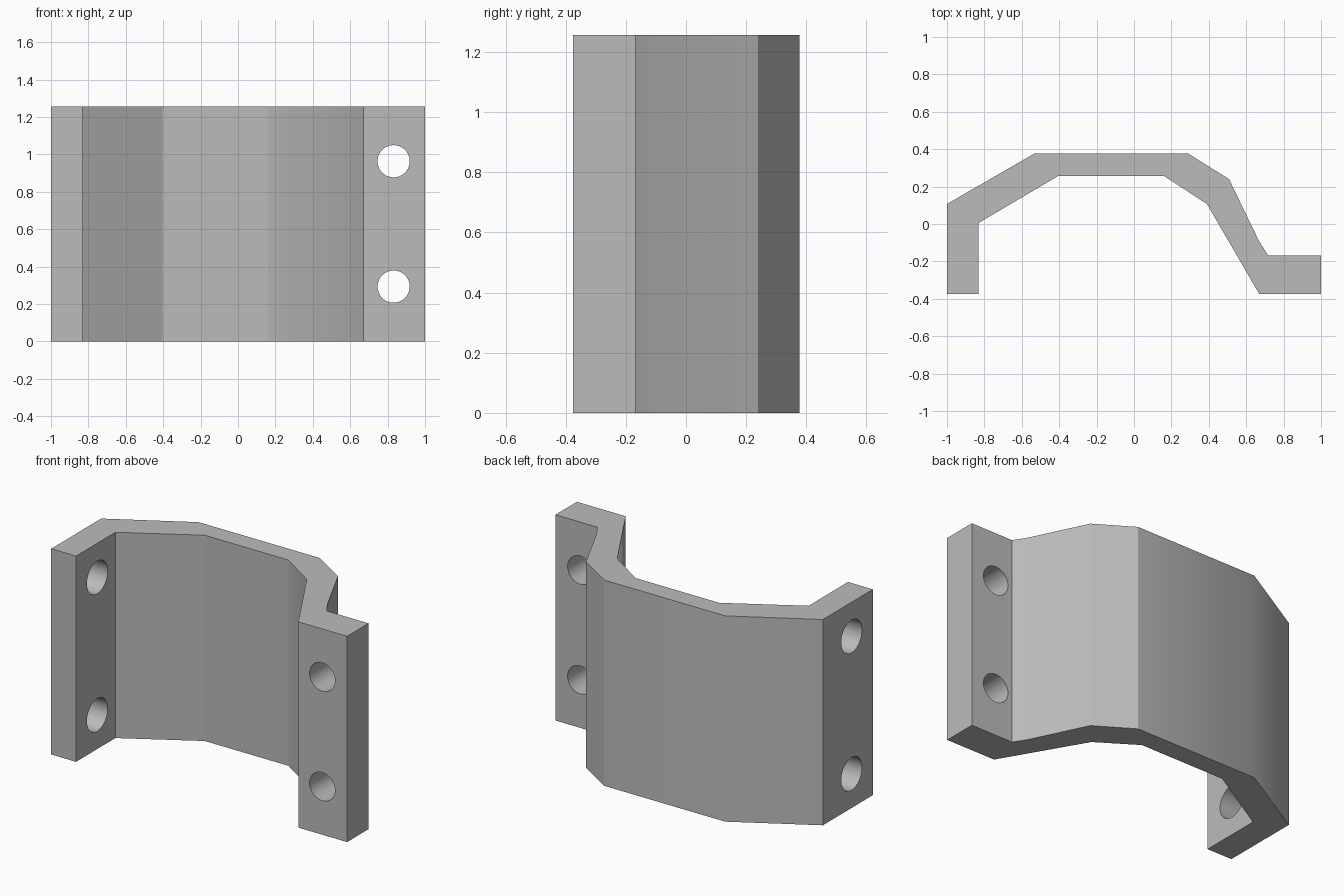
import bpy, bmesh, math
from mathutils import Matrix

cube = bpy.data.objects.get("Cube")
if cube:
    bpy.data.objects.remove(cube, do_unlink=True)

HEIGHT = 1.257

# One flat grey for the whole part
grey = bpy.data.materials.new("plain grey")
grey.use_nodes = True
colour = (0.5, 0.5, 0.5, 1)
grey.diffuse_color = colour
grey.node_tree.nodes["Principled BSDF"].inputs["Base Color"].default_value = colour


def add_object(name, bm):
    bmesh.ops.recalc_face_normals(bm, faces=bm.faces)
    mesh = bpy.data.meshes.new(name)
    bm.to_mesh(mesh)
    bm.free()
    mesh.materials.append(grey)
    obj = bpy.data.objects.new(name, mesh)
    bpy.context.collection.objects.link(obj)
    return obj


# Bent strip profile: inner side, then right flange, then outer side
profile = [(-1, -.375), (-.832, -.375), (-.832, .005), (-.405, .257),
           (.16, .257), (.39, .107), (.67, -.375), (1, -.375),
           (1, -.168), (.717, -.168), (.668, -.09), (.508, .24),
           (.288, .378), (-.53, .378), (-1, .107)]
bm = bmesh.new()
base = bm.faces.new([bm.verts.new((x, y, 0)) for x, y in profile])
top = bmesh.ops.extrude_face_region(bm, geom=[base], use_keep_orig=True)
bmesh.ops.translate(bm, vec=(0, 0, HEIGHT),
                    verts=[v for v in top["geom"] if isinstance(v, bmesh.types.BMVert)])
bracket = add_object("bracket", bm)

# Bolt holes: two through each flange, mirrored about mid height
bm = bmesh.new()
side_turn = Matrix.Rotation(math.pi / 2, 4, "Y")
front_turn = Matrix.Rotation(math.pi / 2, 4, "X")
for centre, offset, radius, turn in (((-.916, -.17), .42, .1, side_turn),
                                     ((.832, -.27), .335, .086, front_turn)):
    for sign in (-1, 1):
        place = Matrix.Translation((*centre, HEIGHT / 2 + sign * offset))
        bmesh.ops.create_cone(bm, cap_ends=True, segments=48, radius1=radius,
                              radius2=radius, depth=.4, matrix=place @ turn)
cutter = add_object("hole_cutter", bm)
cutter.hide_render = True
cutter.hide_set(True)

cut = bracket.modifiers.new("bolt holes", "BOOLEAN")
cut.operation = "DIFFERENCE"
cut.solver = "EXACT"
cut.object = cutter

# Bake the holes so shading can follow the finished edges
bpy.ops.object.select_all(action="DESELECT")
bpy.context.view_layer.objects.active = bracket
bracket.select_set(True)
bpy.ops.object.modifier_apply(modifier=cut.name)
bpy.data.objects.remove(cutter, do_unlink=True)
bpy.ops.object.shade_smooth_by_angle(angle=math.radians(30))
